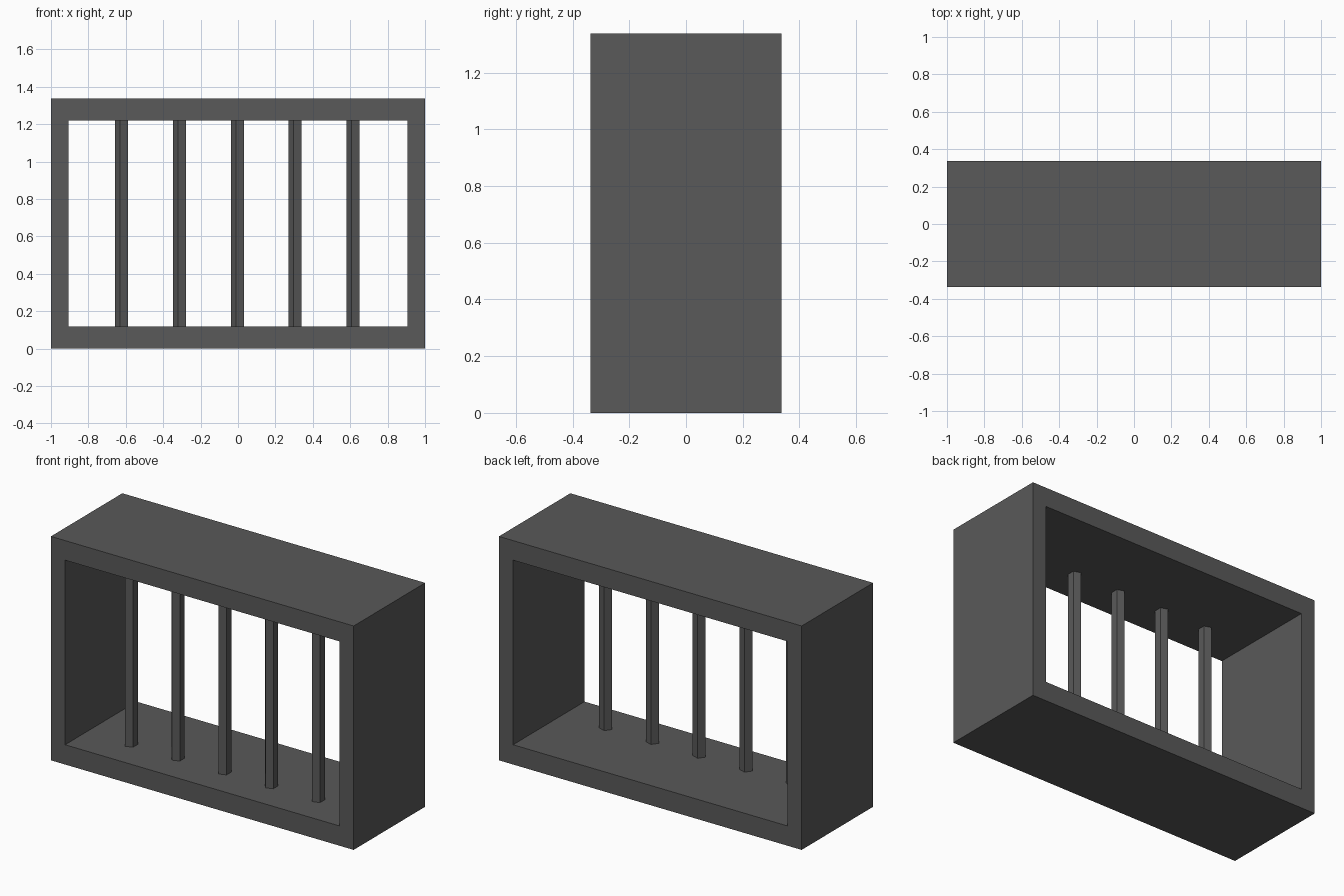
import bpy, bmesh, math

if "Cube" in bpy.data.objects:
    bpy.data.objects.remove(bpy.data.objects["Cube"])

W, H, D = 1.0, 1.337, 0.337          # half width, height, half depth
IN_X, IN_Z0, IN_Z1 = 0.906, 0.118, 1.22

iron = bpy.data.materials.new("dark grey")
iron.diffuse_color = (0.1, 0.1, 0.1, 1)
iron.use_nodes = True
iron.node_tree.nodes["Principled BSDF"].inputs["Base Color"].default_value = iron.diffuse_color


def make_object(name, bm):
    bmesh.ops.recalc_face_normals(bm, faces=bm.faces)
    mesh = bpy.data.meshes.new(name)
    bm.to_mesh(mesh)
    bm.free()
    mesh.materials.append(iron)
    obj = bpy.data.objects.new(name, mesh)
    bpy.context.collection.objects.link(obj)
    return obj


# Deep window frame: rectangular ring extruded front to back
bm = bmesh.new()
outer = [(-W, 0), (W, 0), (W, H), (-W, H)]
inner = [(-IN_X, IN_Z0), (IN_X, IN_Z0), (IN_X, IN_Z1), (-IN_X, IN_Z1)]
o = [bm.verts.new((x, -D, z)) for x, z in outer]
i = [bm.verts.new((x, -D, z)) for x, z in inner]
ring = [bm.faces.new((o[k], o[(k + 1) % 4], i[(k + 1) % 4], i[k])) for k in range(4)]
ext = bmesh.ops.extrude_face_region(bm, geom=ring, use_keep_orig=True)
back = [v for v in ext["geom"] if isinstance(v, bmesh.types.BMVert)]
bmesh.ops.translate(bm, verts=back, vec=(0, 2 * D, 0))
make_object("window_frame", bm)

# Five upright five-sided bars, set toward the front
BAR_R, BAR_Y, STEP = 0.0385, -0.13, 0.309
for n in range(5):
    bm = bmesh.new()
    base = []
    for k in range(5):
        a = math.pi + k * math.tau / 5   # one corner points to -x
        base.append(bm.verts.new((BAR_R * math.cos(a), BAR_R * math.sin(a), 0)))
    face = bm.faces.new(base)
    ext = bmesh.ops.extrude_face_region(bm, geom=[face], use_keep_orig=True)
    top = [v for v in ext["geom"] if isinstance(v, bmesh.types.BMVert)]
    bmesh.ops.translate(bm, verts=top, vec=(0, 0, IN_Z1 - IN_Z0 + 0.004))
    bar = make_object(f"bar_{n + 1}", bm)
    bar.location = ((n - 2) * STEP, BAR_Y, IN_Z0 - 0.002)
